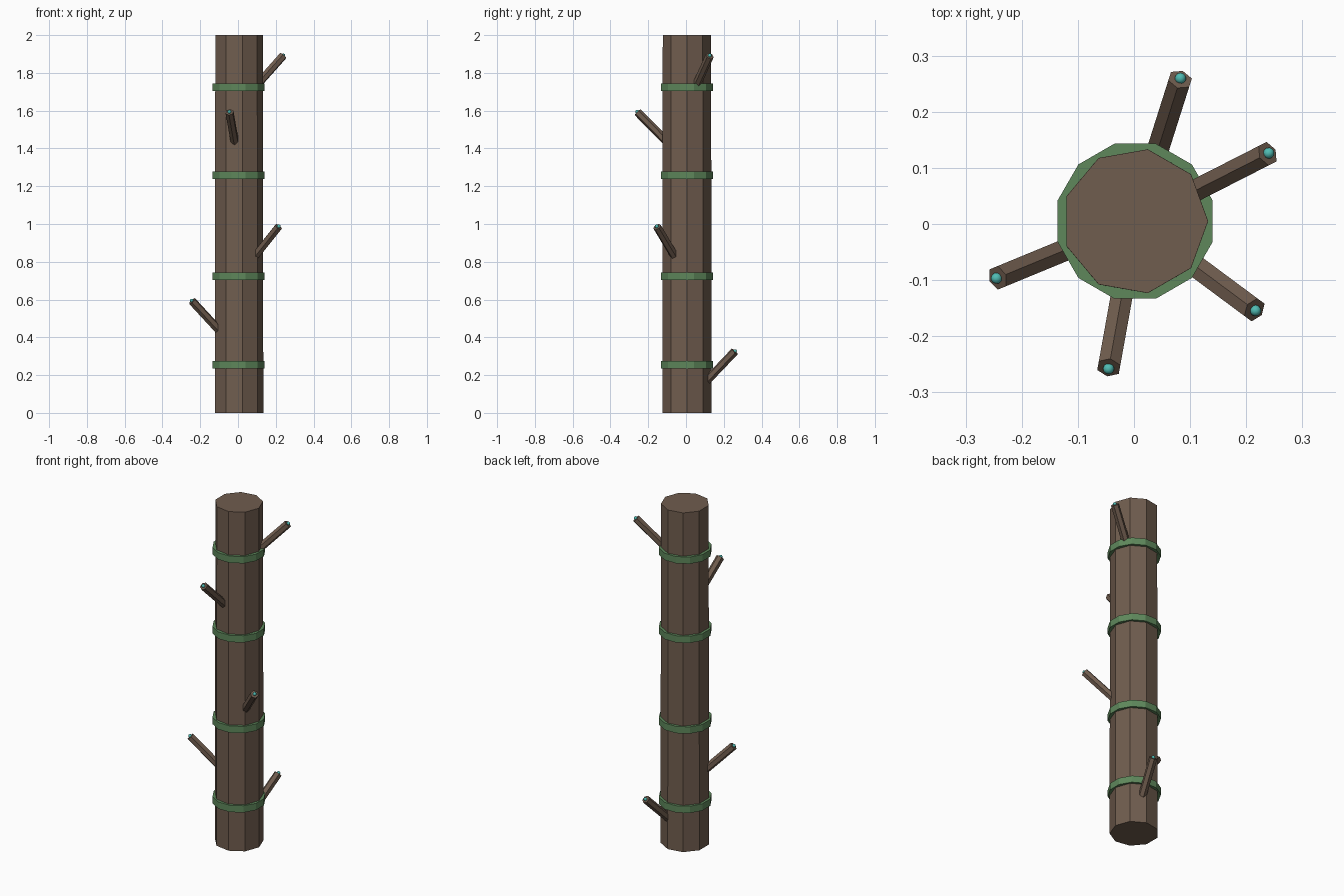
import bpy, bmesh, math
from mathutils import Vector, Matrix

if "Cube" in bpy.data.objects:
    bpy.data.objects.remove(bpy.data.objects["Cube"])

CX, CY = 0.002, 0.005  # trunk axis


def material(name, rgb):
    m = bpy.data.materials.new(name)
    m.diffuse_color = (*rgb, 1)
    m.use_nodes = True
    m.node_tree.nodes["Principled BSDF"].inputs["Base Color"].default_value = m.diffuse_color
    return m


bark = material("bark brown", (0.162, 0.109, 0.077))
moss = material("moss green", (0.112, 0.245, 0.105))
teal = material("teal bud", (0.08, 0.50, 0.45))


def add_object(name, bm, mat, matrix):
    bmesh.ops.recalc_face_normals(bm, faces=bm.faces)
    me = bpy.data.meshes.new(name)
    bm.to_mesh(me)
    bm.free()
    me.materials.append(mat)
    ob = bpy.data.objects.new(name, me)
    ob.matrix_world = matrix
    bpy.context.collection.objects.link(ob)
    return ob


def prism(name, mat, sides, r0, r1, z0, z1, matrix, turn=0.0):
    """Closed prism along local z; first corner at angle 'turn' from +x."""
    bm = bmesh.new()
    rings = []
    for r, z in ((r0, z0), (r1, z1)):
        rings.append([bm.verts.new((r * math.cos(turn + math.tau * i / sides),
                                    r * math.sin(turn + math.tau * i / sides), z))
                      for i in range(sides)])
    lo, hi = rings
    bm.faces.new(lo[::-1])
    bm.faces.new(hi)
    for i in range(sides):
        j = (i + 1) % sides
        bm.faces.new((lo[i], lo[j], hi[j], hi[i]))
    return add_object(name, bm, mat, matrix)


axis = Matrix.Translation((CX, CY, 0))

# nine-sided trunk
prism("trunk", bark, 9, 0.132, 0.130, 0, 2, axis)

# twelve-sided moss bands
for n, z in enumerate((0.255, 0.723, 1.258, 1.725), 1):
    prism(f"moss_band_{n}", moss, 12, 0.143, 0.143, z - 0.02, z + 0.02,
          axis, math.radians(15))

# hexagonal twigs rising outward at 45 degrees, each with a round bud
TIP_R, LENGTH = 0.265, 0.27
for n, (angle, z) in enumerate(((72.4, 0.325), (202.4, 0.592), (-36.6, 0.985),
                                (-100.2, 1.592), (27.0, 1.89)), 1):
    a = math.radians(angle)
    tip = Vector((CX + TIP_R * math.cos(a), CY + TIP_R * math.sin(a), z))
    frame = (Matrix.Translation(tip) @ Matrix.Rotation(a, 4, 'Z')
             @ Matrix.Rotation(math.radians(45), 4, 'Y'))
    prism(f"twig_{n}", bark, 6, 0.0225, 0.0225, -LENGTH, 0, frame)
    bm = bmesh.new()
    bmesh.ops.create_uvsphere(bm, u_segments=12, v_segments=8, radius=0.01)
    for f in bm.faces:
        f.smooth = True
    add_object(f"bud_{n}", bm, teal, frame @ Matrix.Translation((0, 0, 0.003)))
